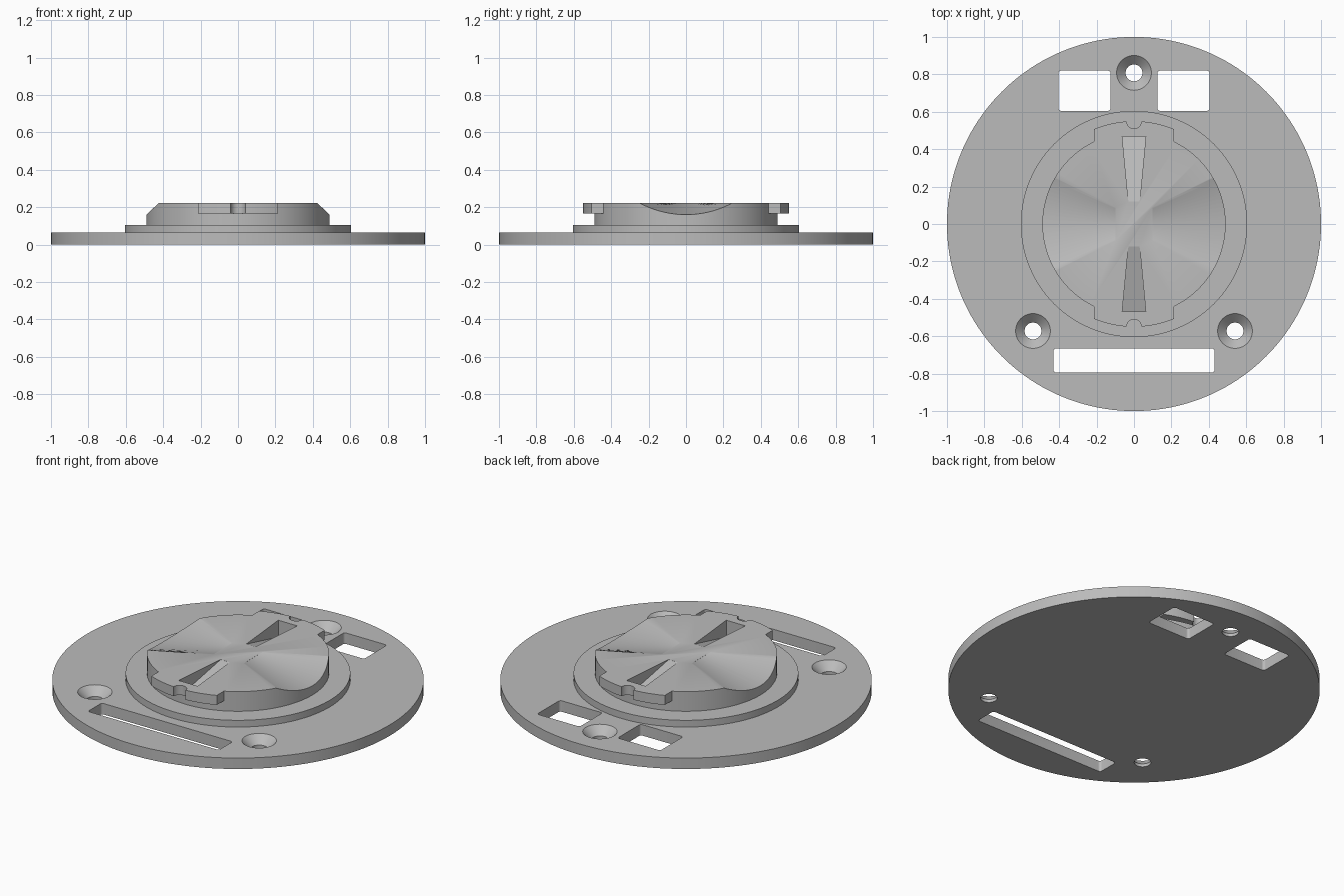
import bpy, bmesh, math
from math import sin, cos, pi, asin

if "Cube" in bpy.data.objects:
    bpy.data.objects.remove(bpy.data.objects["Cube"])

grey = bpy.data.materials.new("mid_grey")
grey.use_nodes = True
COLOUR = (0.5, 0.5, 0.5, 1)
grey.diffuse_color = COLOUR
grey.node_tree.nodes["Principled BSDF"].inputs["Base Color"].default_value = COLOUR


def loft(name, sections):
    """Solid skinned through rings of 3D points, capped at both ends."""
    bm = bmesh.new()
    rings = [[bm.verts.new(p) for p in ring] for ring in sections]
    n = len(rings[0])
    for a, b in zip(rings, rings[1:]):
        for i in range(n):
            j = (i + 1) % n
            bm.faces.new((a[i], a[j], b[j], b[i]))
    bm.faces.new(rings[0])
    bm.faces.new(rings[-1])
    bmesh.ops.recalc_face_normals(bm, faces=bm.faces)
    mesh = bpy.data.meshes.new(name)
    bm.to_mesh(mesh)
    bm.free()
    mesh.materials.append(grey)
    obj = bpy.data.objects.new(name, mesh)
    bpy.context.collection.objects.link(obj)
    return obj


def arc(r, start, end, n, x=0, y=0):
    return [(x + r * cos(start + (end - start) * i / n),
             y + r * sin(start + (end - start) * i / n)) for i in range(n + 1)]


def circle(r, x=0, y=0, n=128):
    return arc(r, 0, 2 * pi, n, x, y)[:-1]


def at_height(points, z):
    return [(x, y, z) for x, y in points]


def prism(name, points, z0, z1):
    return loft(name, [at_height(points, z0), at_height(points, z1)])


def rounded_box(x0, x1, y0, y1, r=0.015):
    corners = [(x1 - r, y1 - r), (x0 + r, y1 - r), (x0 + r, y0 + r), (x1 - r, y0 + r)]
    points = []
    for i, (x, y) in enumerate(corners):
        points += arc(r, i * pi / 2, (i + 1) * pi / 2, 5, x, y)
    return points


def combine(target, tool, operation):
    tool.hide_render = True
    mod = target.modifiers.new("combine", 'BOOLEAN')
    mod.operation, mod.solver, mod.object = operation, 'EXACT', tool
    bpy.context.view_layer.objects.active = target
    bpy.ops.object.modifier_apply(modifier=mod.name)
    bpy.data.objects.remove(tool)


# Base plate with windows and countersunk screw holes
BASE, STEP, TOP = 0.065, 0.105, 0.222
plate = prism("base_plate", circle(1, n=160), 0, BASE)
for box in ((-0.405, -0.125, 0.605, 0.82), (0.125, 0.405, 0.605, 0.82),
            (-0.43, 0.43, -0.795, -0.665)):
    combine(plate, prism("window_cutter", rounded_box(*box), -0.1, 0.2), 'DIFFERENCE')
for x, y in ((0, 0.808), (-0.54, -0.572), (0.54, -0.572)):
    profile = ((0.045, -0.1), (0.045, 0.018), (0.093, BASE), (0.093, 0.2))
    screw = loft("screw_cutter", [at_height(circle(r, x, y, 48), z) for r, z in profile])
    combine(plate, screw, 'DIFFERENCE')

# Raised round step
step = prism("raised_step", circle(0.605), BASE, STEP)

# Hub with a notched locking tab at front and back
hub = prism("locking_hub", circle(0.49), STEP, TOP)
spread = asin(0.215 / 0.55)
gap = asin(0.04 / 0.55)
tab = (arc(0.55, pi / 2 - spread, pi / 2 - gap, 12)
       + arc(0.04, 0, -pi, 12, 0, 0.55)
       + arc(0.55, pi / 2 + gap, pi / 2 + spread, 12)
       + [(-0.215, 0.4), (0.215, 0.4)])
for side in (1, -1):
    points = [(x * side, y * side) for x, y in tab]
    combine(hub, prism("locking_tab", points, 0.165, TOP), 'UNION')


# Flaring finger hollows that fall away to left and right
def hollow_ring(x, half, depth):
    ring = [(x, half * t / 12, TOP - depth * (1 - (t / 12) ** 2)) for t in range(-12, 13)]
    return ring + [(x, half, TOP + 0.1), (x, -half, TOP + 0.1)]


for side in (1, -1):
    rings = [hollow_ring(side * x, half, depth)
             for x, half, depth in ((0.1, 0.09, 0.0005), (0.49, 0.28, 0.062), (0.6, 0.334, 0.0795))]
    combine(hub, loft("hollow_cutter", rings), 'DIFFERENCE')

# Wedge slots that deepen outward at front and back
for side in (1, -1):
    rings = []
    for y, half, floor in ((0.12, 0.03, TOP - 0.0005), (0.468, 0.063, TOP - 0.1)):
        rings.append([(-half, side * y, floor), (half, side * y, floor),
                      (half, side * y, TOP + 0.1), (-half, side * y, TOP + 0.1)])
    combine(hub, loft("slot_cutter", rings), 'DIFFERENCE')

# Smooth round walls, crisp rims
for obj in (plate, step, hub):
    bpy.ops.object.select_all(action='DESELECT')
    obj.select_set(True)
    bpy.context.view_layer.objects.active = obj
    bpy.ops.object.shade_smooth_by_angle(angle=math.radians(30))
